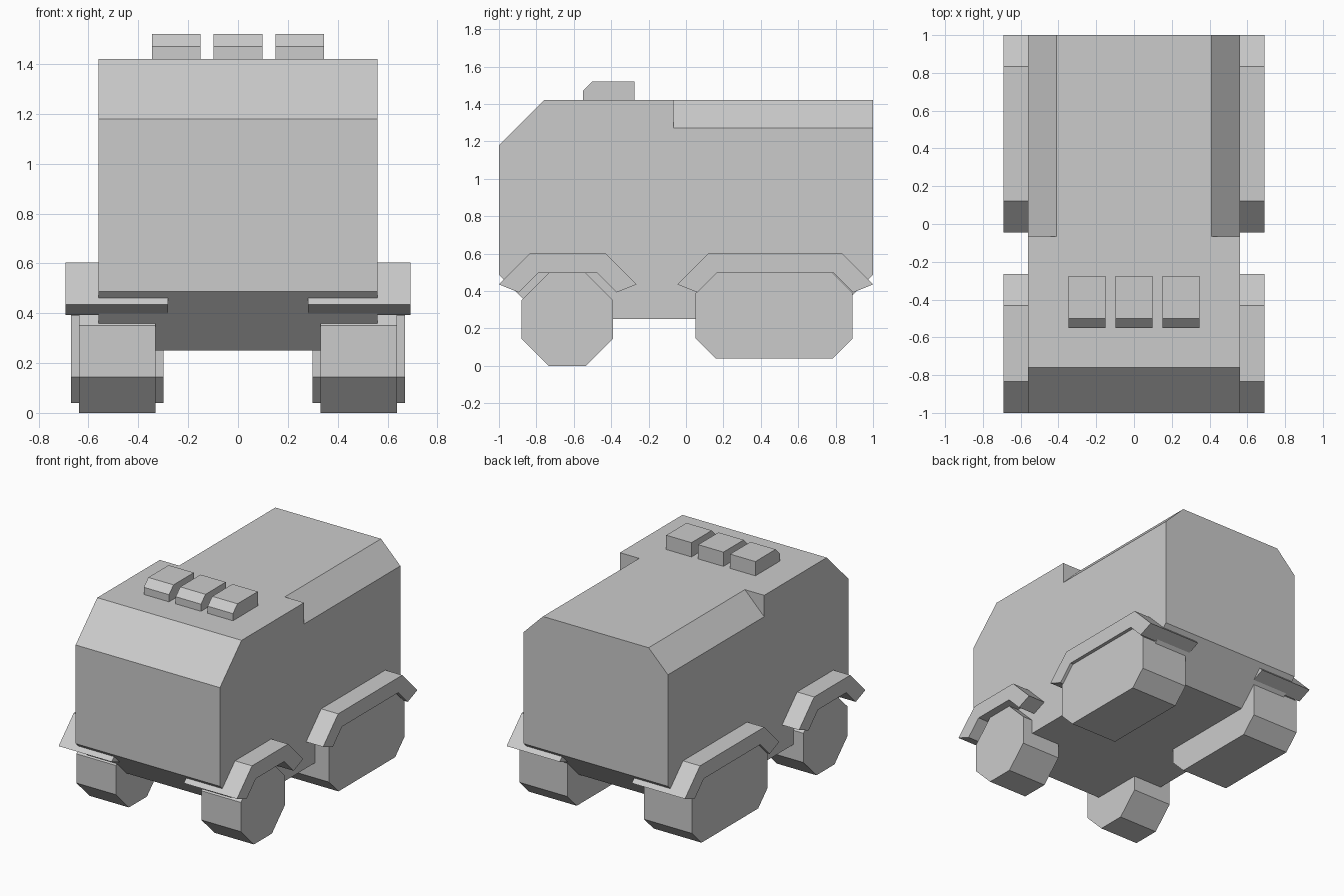
import bpy, bmesh
from mathutils import Vector

if "Cube" in bpy.data.objects:
    bpy.data.objects.remove(bpy.data.objects["Cube"])


def prism(name, points, push):
    """Closed solid made by pushing a flat outline along a vector."""
    bm = bmesh.new()
    face = bm.faces.new([bm.verts.new(p) for p in points])
    new = bmesh.ops.extrude_face_region(bm, geom=[face], use_keep_orig=True)["geom"]
    bmesh.ops.translate(bm, vec=Vector(push),
                        verts=[g for g in new if isinstance(g, bmesh.types.BMVert)])
    bmesh.ops.recalc_face_normals(bm, faces=bm.faces)
    mesh = bpy.data.meshes.new(name)
    bm.to_mesh(mesh)
    bm.free()
    obj = bpy.data.objects.new(name, mesh)
    bpy.context.collection.objects.link(obj)
    return obj


def side_prism(name, profile, x0, x1):
    """Side profile (y, z) spanning x0 to x1."""
    return prism(name, [(x0, y, z) for y, z in profile], (x1 - x0, 0, 0))


def octagon(y0, y1, z0, z1, c):
    """Box outline with all corners cut by c."""
    return [(y0 + c, z0), (y1 - c, z0), (y1, z0 + c), (y1, z1 - c),
            (y1 - c, z1), (y0 + c, z1), (y0, z1 - c), (y0, z0 + c)]


def arch(y0, y1):
    """Bent fender strip with sloping ends."""
    return [(y0, 0.435), (y0 + 0.167, 0.603), (y1 - 0.167, 0.603), (y1, 0.435),
            (y1 - 0.106, 0.392), (y1 - 0.21, 0.497),
            (y0 + 0.21, 0.497), (y0 + 0.106, 0.392)]


# Body shell
body = side_prism("body", [(-1, 0.488), (-0.762, 0.25), (0.762, 0.25), (1, 0.488),
                           (1, 1.42), (-0.76, 1.42), (-1, 1.18)], -0.56, 0.56)

# Slanted roof edges over the rear half
bpy.context.view_layer.objects.active = body
for s in (-1, 1):
    cutter = prism("roof_edge_cutter",
                   [(s * 0.36, -0.067, 1.47), (s * 0.61, -0.067, 1.22),
                    (s * 0.61, -0.067, 1.47)], (0, 1.2, 0))
    cutter.hide_render = True
    mod = body.modifiers.new("roof_edge", 'BOOLEAN')
    mod.operation = 'DIFFERENCE'
    mod.solver = 'EXACT'
    mod.object = cutter
    bpy.ops.object.modifier_apply(modifier=mod.name)
    bpy.data.objects.remove(cutter, do_unlink=True)

# Roof lamps
for i in (-1, 0, 1):
    side_prism("roof_lamp", [(-0.55, 1.42), (-0.275, 1.42), (-0.275, 1.52),
                             (-0.5, 1.52), (-0.55, 1.47)],
               i * 0.248 - 0.098, i * 0.248 + 0.098)

# Wheels and fenders on both sides
for s, side in ((-1, "left"), (1, "right")):
    side_prism(f"front_wheel_{side}", octagon(-0.88, -0.39, 0, 0.495, 0.145),
               s * 0.332, s * 0.638)
    side_prism(f"rear_track_{side}", octagon(0.052, 0.89, 0.04, 0.495, 0.105),
               s * 0.298, s * 0.67)
    side_prism(f"front_fender_{side}", arch(-1, -0.265), s * 0.28, s * 0.692)
    side_prism(f"rear_fender_{side}", arch(-0.045, 1), s * 0.28, s * 0.692)
